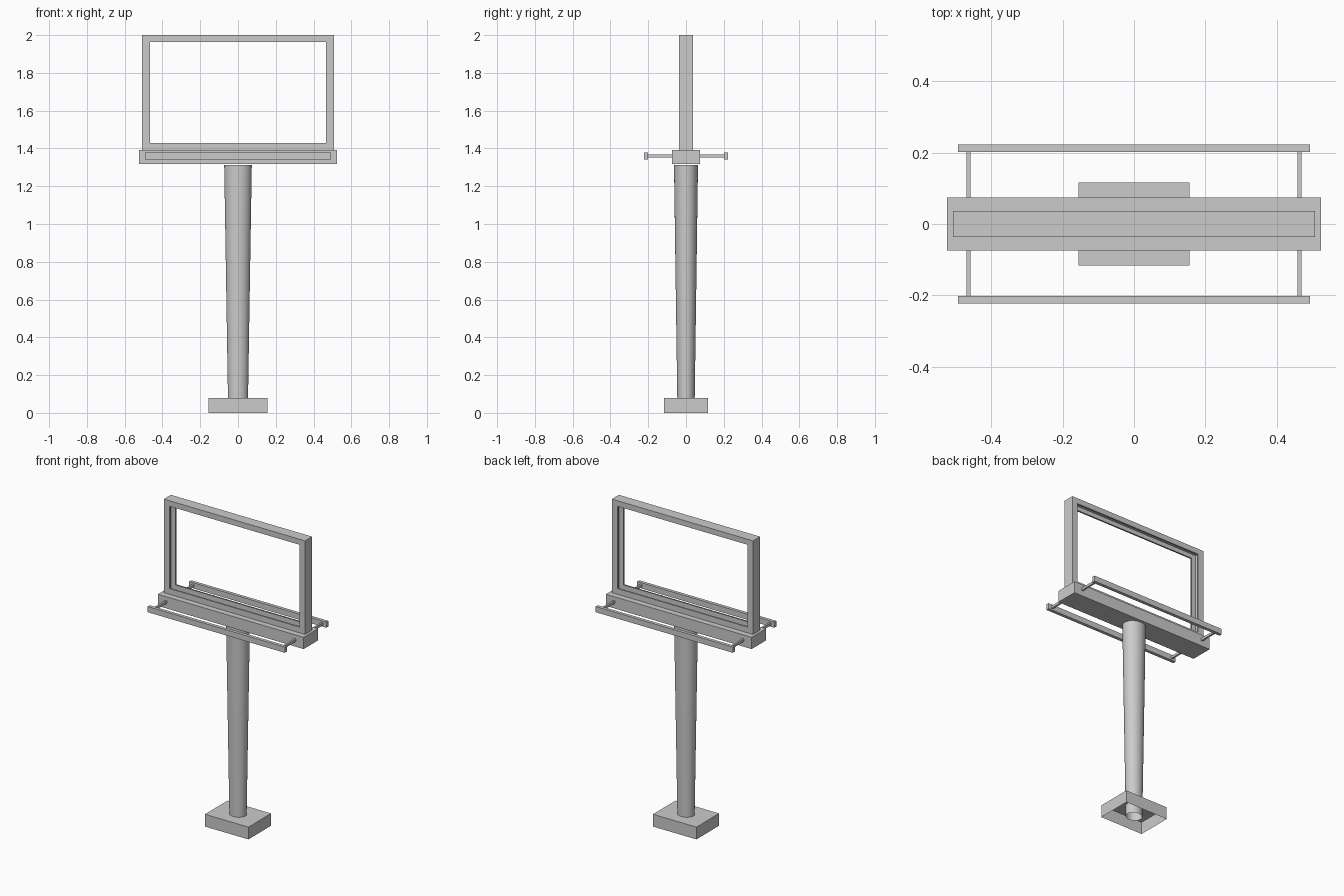
import bpy, bmesh
from math import radians

if "Cube" in bpy.data.objects:
    bpy.data.objects.remove(bpy.data.objects["Cube"])


def finish(bm, name):
    mesh = bpy.data.meshes.new(name)
    bm.to_mesh(mesh)
    bm.free()
    obj = bpy.data.objects.new(name, mesh)
    bpy.context.collection.objects.link(obj)
    return obj


def box(name, center, size, open_bottom=False):
    bm = bmesh.new()
    bmesh.ops.create_cube(bm, size=1)
    bmesh.ops.scale(bm, vec=size, verts=bm.verts)
    bmesh.ops.translate(bm, vec=center, verts=bm.verts)
    if open_bottom:
        bm.normal_update()
        low = [f for f in bm.faces if f.normal.z < -0.9]
        bmesh.ops.delete(bm, geom=low, context='FACES_ONLY')
    return finish(bm, name)


# Footing: a shell open underneath
box("base", (0, 0, 0.04), (0.312, 0.232, 0.08), open_bottom=True)

# Pole: slightly oval open tube, widening upward
bm = bmesh.new()
z0, z1 = 0.01, 1.313
bmesh.ops.create_cone(bm, cap_ends=False, segments=32,
                      radius1=0.052, radius2=0.073, depth=z1 - z0)
bmesh.ops.scale(bm, vec=(1, 0.87, 1), verts=bm.verts)
bmesh.ops.translate(bm, vec=(0, 0, (z0 + z1) / 2), verts=bm.verts)
pole = finish(bm, "pole")
bpy.context.view_layer.objects.active = pole
pole.select_set(True)
bpy.ops.object.shade_smooth_by_angle(angle=radians(30))

# Platform beam under the sign
box("platform", (0, 0, 1.355), (1.046, 0.148, 0.076))

# Sign frame: hollow rim, front and back borders with short inward lips
bm = bmesh.new()
D, LIP = 0.036, 0.010


def ring(x, low, high, y):
    return [bm.verts.new((px, y, pz)) for px, pz in
            ((-x, low), (x, low), (x, high), (-x, high))]


rings = [ring(0.467, 1.43, 1.964, -D + LIP), ring(0.467, 1.43, 1.964, -D),
         ring(0.507, 1.393, 2.0, -D), ring(0.507, 1.393, 2.0, D),
         ring(0.467, 1.43, 1.964, D), ring(0.467, 1.43, 1.964, D - LIP)]
for a, b in zip(rings, rings[1:]):
    for i in range(4):
        j = (i + 1) % 4
        bm.faces.new((a[i], a[j], b[j], b[i]))
bmesh.ops.recalc_face_normals(bm, faces=bm.faces)
finish(bm, "sign_frame")

# Service rails and their arms on both sides
for side, s in (("front", -1), ("back", 1)):
    box(f"{side}_rail", (0, s * 0.2125, 1.36), (0.984, 0.021, 0.037))
    for end, e in (("left", -1), ("right", 1)):
        box(f"{side}_{end}_arm", (e * 0.463, s * 0.138, 1.36),
            (0.012, 0.13, 0.016))
